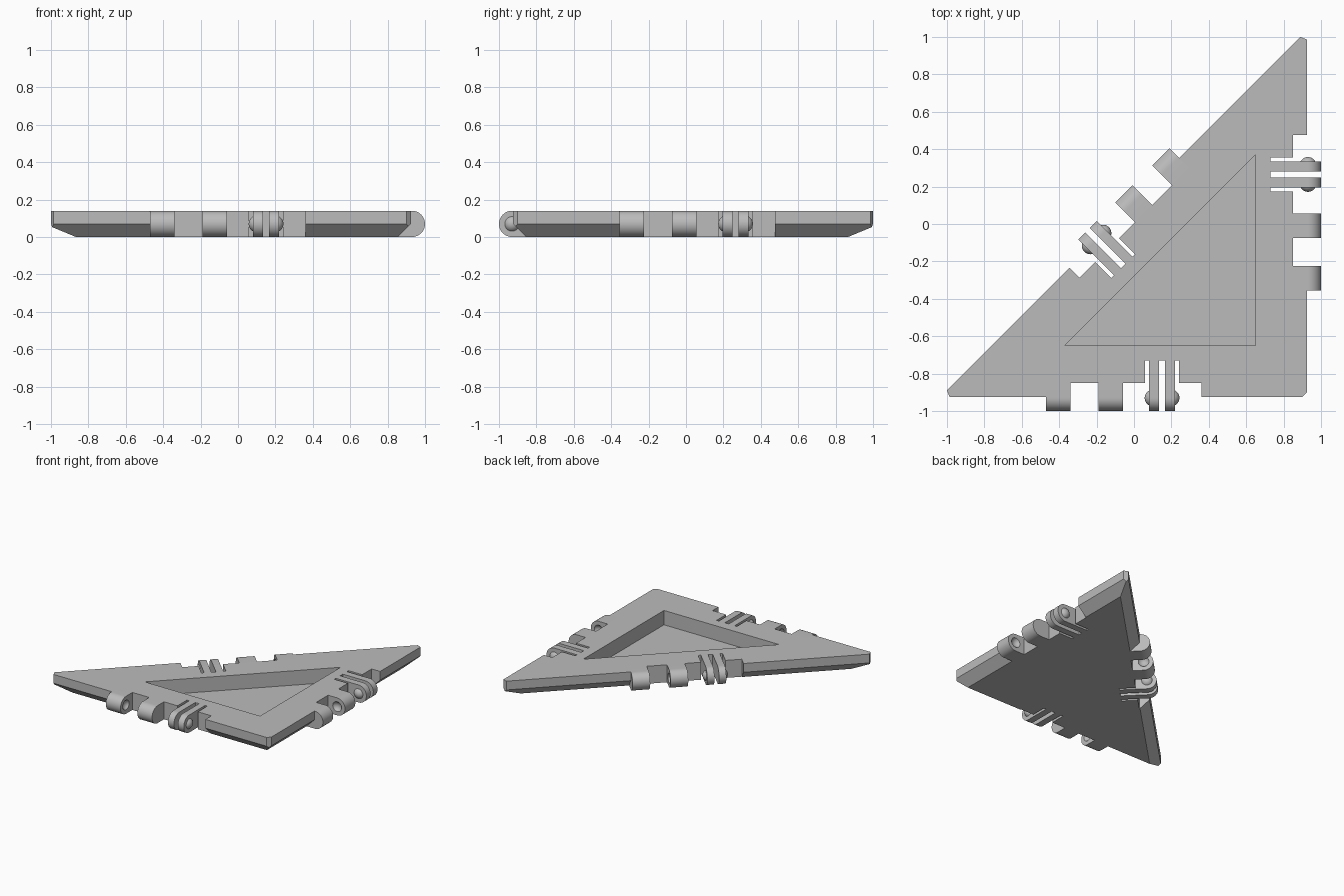
import bpy, bmesh, math
from mathutils import Matrix, Vector

if "Cube" in bpy.data.objects:
    bpy.data.objects.remove(bpy.data.objects["Cube"], do_unlink=True)

H = 0.14            # plate thickness
R = H / 2           # hinge radius
NOTCH, SLOT = 0.075, 0.195   # depths of hinge notch and finger slots
KNUCKLES = [(0, 0.13), (0.28, 0.41)]
FINGERS = [(0.55, 0.603), (0.637, 0.69)]
CAP_R, CAP_IN = 0.045, 0.022  # snap bump sphere and how far it is sunk

grey = bpy.data.materials.new("plastic_grey")
grey.use_nodes = True
colour = (0.5, 0.5, 0.5, 1)
grey.diffuse_color = colour
grey.node_tree.nodes["Principled BSDF"].inputs["Base Color"].default_value = colour


def finish(bm, name, matrix=Matrix()):
    """Turn a bmesh into a shaded object."""
    bmesh.ops.recalc_face_normals(bm, faces=bm.faces)
    bm.transform(matrix)
    mesh = bpy.data.meshes.new(name)
    bm.to_mesh(mesh)
    bm.free()
    mesh.materials.append(grey)
    obj = bpy.data.objects.new(name, mesh)
    bpy.context.collection.objects.link(obj)
    return obj


def activate(obj):
    bpy.ops.object.select_all(action="DESELECT")
    obj.select_set(True)
    bpy.context.view_layer.objects.active = obj


def smooth(obj):
    activate(obj)
    bpy.ops.object.shade_smooth_by_angle(angle=math.radians(30))


def cut(obj, cutter):
    """Subtract the cutter and remove it."""
    cutter.hide_render = True
    mod = obj.modifiers.new("cut", "BOOLEAN")
    mod.operation, mod.solver, mod.object = "DIFFERENCE", "EXACT", cutter
    activate(obj)
    bpy.ops.object.modifier_apply(modifier=mod.name)
    bpy.data.objects.remove(cutter, do_unlink=True)


def prism(bm, points, direction):
    """Extrude a closed outline along a vector."""
    face = bm.faces.new([bm.verts.new(p) for p in points])
    new = bmesh.ops.extrude_face_region(bm, geom=[face], use_keep_orig=True)["geom"]
    bmesh.ops.translate(bm, vec=direction,
                        verts=[g for g in new if isinstance(g, bmesh.types.BMVert)])


def triangle(low, high, diagonal):
    """Right triangle whose long side is y = x + diagonal."""
    return [(low - diagonal, low), (high, low), (high, high + diagonal)]


# Plate: triangle with a chamfered underside
bm = bmesh.new()
E = 0.925
rings = []
for z, inset in ((0, R), (R, 0), (H, 0)):
    tri = triangle(-E + inset, E - inset, 0.11 - inset * math.sqrt(2))
    rings.append([bm.verts.new((x, y, z)) for x, y in tri])
bm.faces.new(rings[0])
bm.faces.new(rings[-1])
for a, b in zip(rings, rings[1:]):
    for i in range(3):
        j = (i + 1) % 3
        bm.faces.new((a[i], a[j], b[j], b[i]))

# Blunted corners
c, s = math.cos(math.pi / 8), math.sin(math.pi / 8)
for point, normal in (((-1, -0.89, 0), (-c, -s, 0)),
                      ((E, -0.9, 0), (1, -1, 0)),
                      ((0.89, 1, 0), (s, c, 0))):
    res = bmesh.ops.bisect_plane(bm, geom=bm.verts[:] + bm.edges[:] + bm.faces[:],
                                 plane_co=point, plane_no=normal, clear_outer=True)
    rim = [g for g in res["geom_cut"] if isinstance(g, bmesh.types.BMEdge)]
    bmesh.ops.edgeloop_fill(bm, edges=rim)
plate = finish(bm, "plate")

# Recess in the top
bm = bmesh.new()
prism(bm, [(x, y, 0.025) for x, y in triangle(-0.65, 0.65, -0.28)], (0, 0, 0.3))
cut(plate, finish(bm, "recess_cutter"))


def edge_frame(origin, along):
    """Local frame: x along the side, y inward, z up."""
    u = Vector((*along, 0)).normalized()
    v = Vector((-u.y, u.x, 0))
    m = Matrix((u, v, Vector((0, 0, 1)))).transposed().to_4x4()
    return Matrix.Translation((*origin, 0)) @ m


def barrel(bm, start, end):
    """Hinge block with a rounded outer end."""
    profile = [(NOTCH, 0), (NOTCH, H)]
    for i in range(25):
        a = math.pi / 2 + math.pi * i / 24
        profile.append((-0.005 + R * math.cos(a), R + R * math.sin(a)))
    prism(bm, [(start, v, z) for v, z in profile], (end - start, 0, 0))


def ball(bm, t):
    turn = Matrix.Rotation(math.pi / 2, 4, "Y")
    bmesh.ops.create_uvsphere(bm, u_segments=32, v_segments=16, radius=CAP_R,
                              matrix=Matrix.Translation((t, -0.005, R)) @ turn)


sides = {
    "front": edge_frame((-0.47, -E), (1, 0)),
    "left": edge_frame((E, -0.355), (0, 1)),
    "diagonal": edge_frame((0.242, 0.352), (-1, -1)),
}
for side, frame in sides.items():
    # Notch with three finger slots
    outline = [(0, -0.2), (0, NOTCH)]
    for a, b in ((0.53, FINGERS[0][0]), (FINGERS[0][1], FINGERS[1][0]),
                 (FINGERS[1][1], 0.71)):
        outline += [(a, NOTCH), (a, SLOT), (b, SLOT), (b, NOTCH)]
    outline += [(0.83, NOTCH), (0.83, -0.2)]
    bm = bmesh.new()
    prism(bm, [(t, v, -0.1) for t, v in outline], (0, 0, 0.4))
    cut(plate, finish(bm, "notch_cutter", frame))

    # Knuckles, dimpled on the faces that look at each other
    dimples = (KNUCKLES[0][1] + CAP_IN, KNUCKLES[1][0] - CAP_IN)
    for i, (span, t) in enumerate(zip(KNUCKLES, dimples)):
        bm = bmesh.new()
        barrel(bm, *span)
        knuckle = finish(bm, f"{side}_knuckle_{i + 1}", frame)
        bm = bmesh.new()
        ball(bm, t)
        cut(knuckle, finish(bm, "dimple_cutter", frame))
        smooth(knuckle)

    # Spring fingers with snap bumps on their outer faces
    for i, (span, sign) in enumerate(zip(FINGERS, (-1, 1))):
        bm = bmesh.new()
        barrel(bm, *span)
        smooth(finish(bm, f"{side}_finger_{i + 1}", frame))
        face_t = span[i]
        bm = bmesh.new()
        ball(bm, face_t - sign * CAP_IN)
        bmesh.ops.bisect_plane(bm, geom=bm.verts[:] + bm.edges[:] + bm.faces[:],
                               plane_co=(face_t - sign * 0.002, 0, 0),
                               plane_no=(-sign, 0, 0), clear_outer=True)
        smooth(finish(bm, f"{side}_bump_{i + 1}", frame))
